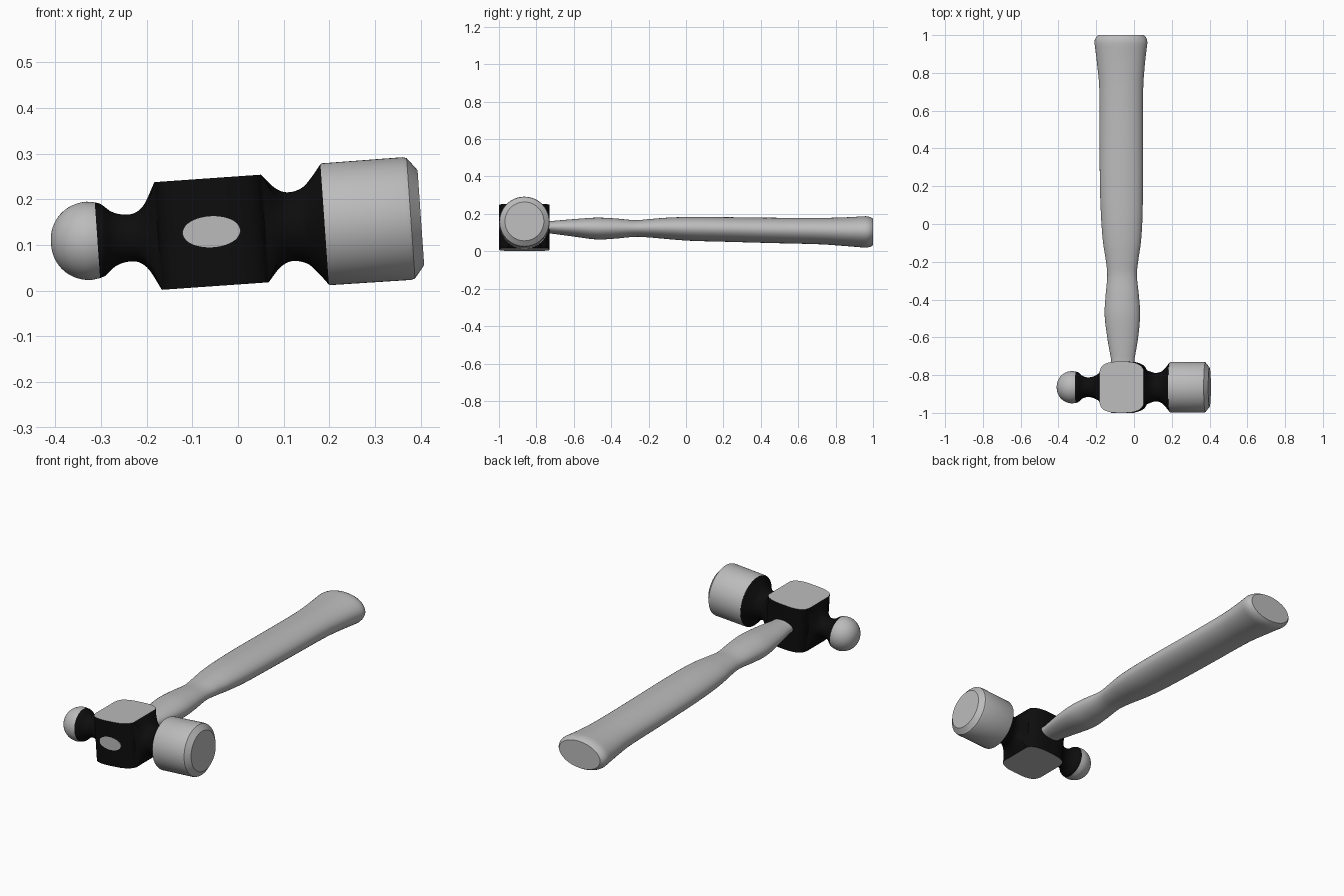
import bpy, bmesh, math
from mathutils import Matrix

if "Cube" in bpy.data.objects:
    bpy.data.objects.remove(bpy.data.objects["Cube"])

SIDES = 64
HEAD = Matrix.Translation((-0.058, -0.864, 0.128)) @ Matrix.Rotation(math.radians(-4), 4, 'Y')
# handle runs along y: local (along, across, up) -> world (y, x, z)
GRIP = (Matrix.Translation((-0.058, 0, 0.128)) @ Matrix.Rotation(math.radians(-3), 4, 'Y')
        @ Matrix(((0, 1, 0, 0), (1, 0, 0, 0), (0, 0, 1, 0), (0, 0, 0, 1))))


def material(name, v):
    m = bpy.data.materials.new(name)
    m.diffuse_color = (v, v, v, 1)
    m.use_nodes = True
    m.node_tree.nodes["Principled BSDF"].inputs["Base Color"].default_value = m.diffuse_color
    return m


GREY = material("light grey", 0.5)
BLACK = material("black", 0.004)


def smooth(pts, steps=6):
    """Monotone-ish Catmull-Rom through tuples, first value is the position."""
    out = []
    for i in range(len(pts) - 1):
        p0, p1, p2, p3 = pts[max(i - 1, 0)], pts[i], pts[i + 1], pts[min(i + 2, len(pts) - 1)]
        h = p2[0] - p1[0]
        for k in range(steps):
            t = k / steps
            row = [p1[0] + h * t]
            for a, b, c, d in list(zip(p0, p1, p2, p3))[1:]:
                m1 = (c - a) / (p2[0] - p0[0]) * h
                m2 = (d - b) / (p3[0] - p1[0]) * h
                row.append((2*t**3 - 3*t*t + 1) * b + (t**3 - 2*t*t + t) * m1
                           + (3*t*t - 2*t**3) * c + (t**3 - t*t) * m2)
            out.append(tuple(row))
    return out + [tuple(pts[-1])]


def loft(name, stations, matrix, mats, caps=True):
    """Stations: (along, half width, half height, squareness, side offset, up offset)."""
    bm = bmesh.new()
    rings = []
    for s in stations:
        u, w, h, sq, ox, oz = (tuple(s) + (0, 0, 0))[:6]
        sq = min(max(sq, 0), 1)
        ring = []
        for i in range(SIDES):
            a = 2 * math.pi * i / SIDES
            c, d = math.cos(a), math.sin(a)
            k = 1 - sq + sq / max(abs(c), abs(d))
            ring.append(bm.verts.new((u, ox + w * c * k, oz + h * d * k)))
        rings.append(ring)
    for r, q in zip(rings, rings[1:]):
        for i in range(SIDES):
            j = (i + 1) % SIDES
            bm.faces.new((r[i], r[j], q[j], q[i]))
    if caps:
        bm.faces.new(rings[0])
        bm.faces.new(rings[-1])
    bmesh.ops.recalc_face_normals(bm, faces=bm.faces)
    if len(mats) > 1:      # flat top and bottom of the block take the second colour
        for f in bm.faces:
            if abs(f.normal.z) > 0.99 and abs(f.calc_center_median().z) > 0.115 \
                    and abs(f.calc_center_median().x) < 0.117:
                f.material_index = 1
    bm.transform(matrix)
    bmesh.ops.recalc_face_normals(bm, faces=bm.faces)
    me = bpy.data.meshes.new(name)
    bm.to_mesh(me)
    bm.free()
    ob = bpy.data.objects.new(name, me)
    bpy.context.collection.objects.link(ob)
    for m in mats:
        me.materials.append(m)
    bpy.ops.object.select_all(action='DESELECT')
    ob.select_set(True)
    bpy.context.view_layer.objects.active = ob
    bpy.ops.object.shade_smooth_by_angle(angle=math.radians(32))
    return ob


# black head body: ball neck, squared block, striking neck
left = smooth([(-0.25, .083, .083, 0), (-0.237, .078, .078, 0), (-0.215, .060, .060, 0),
               (-0.189, .052, .052, 0), (-0.164, .055, .054, 0), (-0.142, .064, .072, .3),
               (-0.117, .080, .118, 1)])
block = smooth([(-0.117, .080, .118, 1), (-0.108, .106, .118, 1), (-0.09, .122, .118, 1),
                (-0.055, .133, .118, 1), (0, .1355, .118, 1), (0.055, .133, .118, 1),
                (0.09, .122, .118, 1), (0.108, .108, .118, 1), (0.117, .093, .118, 1)], 4)
right = smooth([(0.117, .093, .118, 1), (0.145, .083, .087, .3), (0.171, .0755, .0755, 0),
                (0.204, .083, .083, 0), (0.226, .104, .104, 0), (0.248, .132, .132, 0)])
loft("head_body", left + block[1:] + right[1:], HEAD, [BLACK, GREY])

# ball end
ball = [(-0.25, .083, .083)]
for k in range(17):
    a = math.pi / 2 * k / 16
    r = max(0.0857 * math.cos(a) ** 0.93, 0.002)
    ball.append((-0.268 - 0.084 * math.sin(a), r, r))
loft("ball_end", ball, HEAD, [GREY])

# striking face with chamfered rim
loft("striking_face", [(0.248, .132, .132), (0.252, .1335, .1335), (0.428, .1345, .1345),
                       (0.437, .132, .132), (0.459, .104, .104)], HEAD, [GREY])

# handle, passing through the head; measured as (y, x low, x high, z low, z high)
spans = [(-0.72, -.121, .002, .095, .162), (-0.6, -.142, .022, .079, .172),
         (-0.48, -.156, .032, .064, .180), (-0.38, -.151, .026, .068, .176),
         (-0.27, -.142, .015, .078, .167), (-0.19, -.150, .023, .074, .173),
         (-0.1, -.164, .036, .066, .180), (0.02, -.174, .044, .057, .184),
         (0.2, -.181, .047, .052, .183), (0.45, -.183, .047, .045, .180),
         (0.72, -.185, .048, .038, .179), (0.85, -.197, .057, .029, .182),
         (0.96, -.211, .070, .020, .188)]
grip = [(y, (b - a) / 2, (d - c) / 2, 0, (a + b) / 2 + .058, (c + d) / 2 - .128)
        for y, a, b, c, d in spans]
y, w, h, _, ox, oz = grip[-1]
tip = [(0.975, w - .002, h - .002, 0, ox, oz), (0.988, w - .008, h - .006, 0, ox, oz),
       (1.0, w - .019, h - .013, 0, ox, oz)]
loft("handle", [(-1.0, .0635, .034, 0, 0, .001)] + smooth(grip) + tip, GRIP, [GREY])
